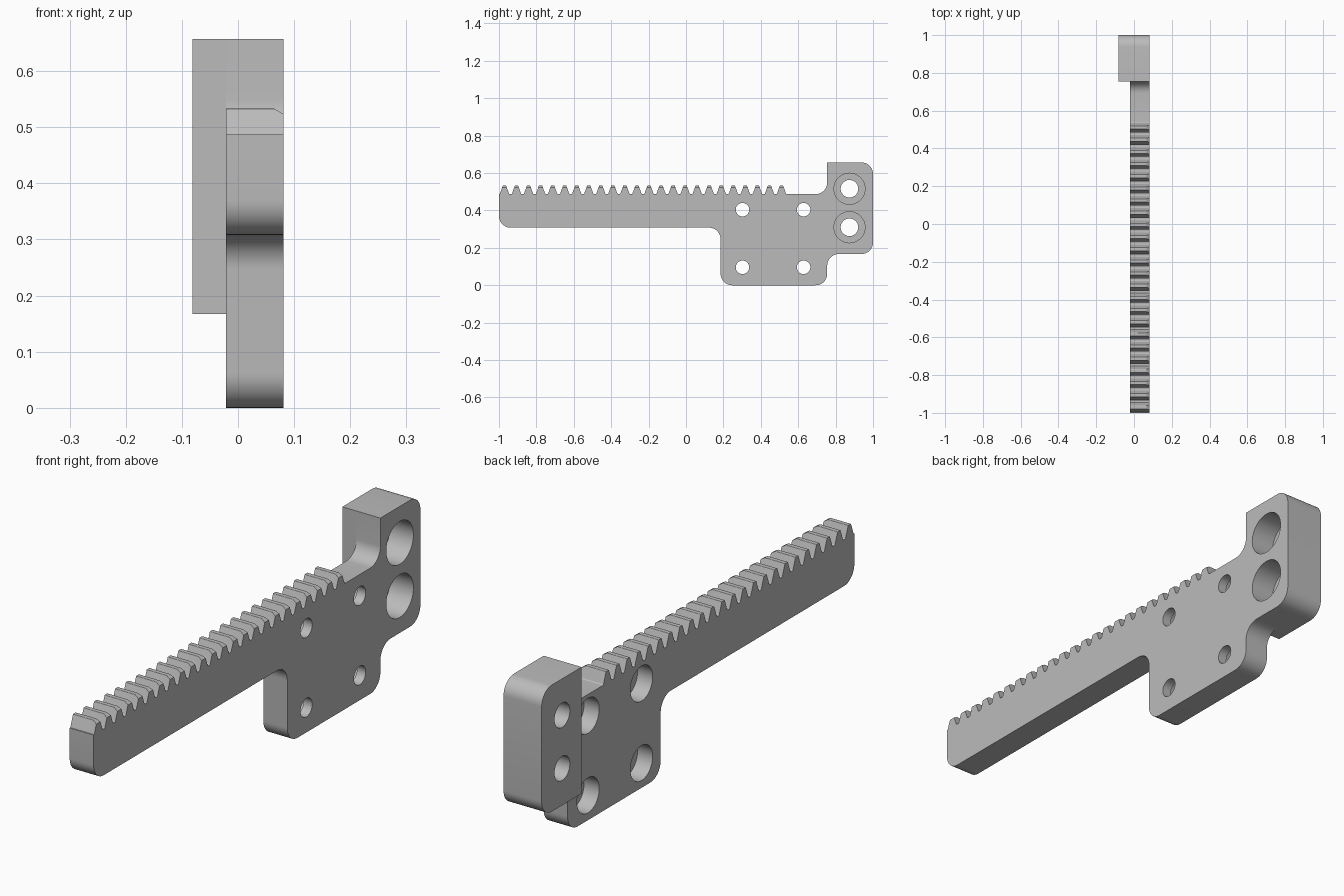
import bpy, bmesh, math
from mathutils import Vector

cube = bpy.data.objects.get("Cube")
if cube:
    bpy.data.objects.remove(cube, do_unlink=True)

X_BACK, X_PLATE, X_FACE = -0.0815, -0.021, 0.0815   # block back, plate back, shared face
ROOT, TIP, PITCH, TEETH, FIRST = 0.487, 0.533, 0.0644, 24, -0.9706
STEP_Y, BLOCK_LOW, BLOCK_TOP, R = 0.755, 0.167, 0.657, 0.062

steel = bpy.data.materials.new("satin grey")
steel.use_nodes = True
steel.diffuse_color = (0.5, 0.5, 0.5, 1)
steel.node_tree.nodes["Principled BSDF"].inputs["Base Color"].default_value = (0.5, 0.5, 0.5, 1)


def rounded(corners):
    """Turn (y, z, radius) corners into an outline with arc fillets."""
    out = []
    for i, (y, z, r) in enumerate(corners):
        p = Vector((y, z))
        if r == 0:
            out.append(p)
            continue
        a = (Vector(corners[i - 1][:2]) - p).normalized()
        b = (Vector(corners[(i + 1) % len(corners)][:2]) - p).normalized()
        half = a.angle(b) / 2
        centre = p + (a + b).normalized() * r / math.sin(half)
        start = p + a * r / math.tan(half) - centre
        sweep = math.pi - 2 * half
        turn = -1 if a.x * b.y - a.y * b.x > 0 else 1
        steps = max(3, round(sweep / math.radians(9)))
        for k in range(steps + 1):
            t = turn * sweep * k / steps
            out.append(centre + Vector((start.x * math.cos(t) - start.y * math.sin(t),
                                        start.x * math.sin(t) + start.y * math.cos(t))))
    return out


def prism(name, points, along):
    """Extrude a list of 3D points by a vector."""
    bm = bmesh.new()
    face = bm.faces.new([bm.verts.new(p) for p in points])
    ext = bmesh.ops.extrude_face_region(bm, geom=[face])
    moved = [g for g in ext["geom"] if isinstance(g, bmesh.types.BMVert)]
    bmesh.ops.translate(bm, vec=along, verts=moved)
    bmesh.ops.recalc_face_normals(bm, faces=bm.faces)
    mesh = bpy.data.meshes.new(name)
    bm.to_mesh(mesh)
    bm.free()
    mesh.materials.append(steel)
    obj = bpy.data.objects.new(name, mesh)
    bpy.context.collection.objects.link(obj)
    return obj


def slab(name, corners, x0, x1):
    return prism(name, [(x0, p.x, p.y) for p in rounded(corners)], (x1 - x0, 0, 0))


def cylinder(name, y, z, r, x0, x1):
    ring = [math.tau * k / 48 for k in range(48)]
    return prism(name, [(x0, y + r * math.cos(a), z + r * math.sin(a)) for a in ring],
                 (x1 - x0, 0, 0))


def combine(target, tool, operation):
    mod = target.modifiers.new(tool.name, "BOOLEAN")
    mod.object, mod.operation, mod.solver = tool, operation, "EXACT"
    bpy.context.view_layer.objects.active = target
    bpy.ops.object.modifier_apply(modifier=mod.name)
    bpy.data.objects.remove(tool, do_unlink=True)


# Toothed bar and mounting plate share one outline
outline = [(-1, 0.308, R), (0.185, 0.308, R), (0.185, 0, R), (STEP_Y, 0, R),
           (STEP_Y, BLOCK_LOW, R), (1, BLOCK_LOW, R), (1, BLOCK_TOP, R),
           (STEP_Y, BLOCK_TOP, 0), (STEP_Y, ROOT, R)]
for i in reversed(range(TEETH)):
    c = FIRST + i * PITCH
    outline += [(c + 0.0254, ROOT, 0.006), (c + 0.0087, TIP, 0.002),
                (c - 0.0087, TIP, 0.002), (c - 0.0254, ROOT, 0.006 if i else 0)]
outline.append((-1, ROOT, 0))
rack = slab("toothed_rack", outline, X_PLATE, X_FACE)

# Thick end block
block = slab("end_block", [(STEP_Y, BLOCK_LOW, 0), (1, BLOCK_LOW, R), (1, BLOCK_TOP, R),
                           (STEP_Y, BLOCK_TOP, 0)], X_BACK, X_PLATE)
combine(rack, block, "UNION")

# Chamfer along the tooth tips
wedge = [(0.065, -1.1, TIP), (0.098, -1.1, TIP - 0.02), (0.098, -1.1, TIP + 0.03),
         (0.065, -1.1, TIP + 0.03)]
combine(rack, prism("tip_chamfer_cutter", wedge, (0, 1.72, 0)), "DIFFERENCE")

# Counterbored holes: end block from the face, plate from the back
for z in (0.31, 0.516):
    combine(rack, cylinder("end_hole", 0.874, z, 0.047, -0.2, 0.2), "DIFFERENCE")
    combine(rack, cylinder("end_bore", 0.874, z, 0.083, X_FACE - 0.1, 0.2), "DIFFERENCE")
for y in (0.302, 0.629):
    for z in (0.096, 0.404):
        combine(rack, cylinder("plate_hole", y, z, 0.036, -0.2, 0.2), "DIFFERENCE")
        combine(rack, cylinder("plate_bore", y, z, 0.068, -0.2, X_PLATE + 0.065), "DIFFERENCE")

bpy.ops.object.select_all(action="DESELECT")
rack.select_set(True)
bpy.context.view_layer.objects.active = rack
bpy.ops.object.shade_smooth_by_angle(angle=math.radians(30))
